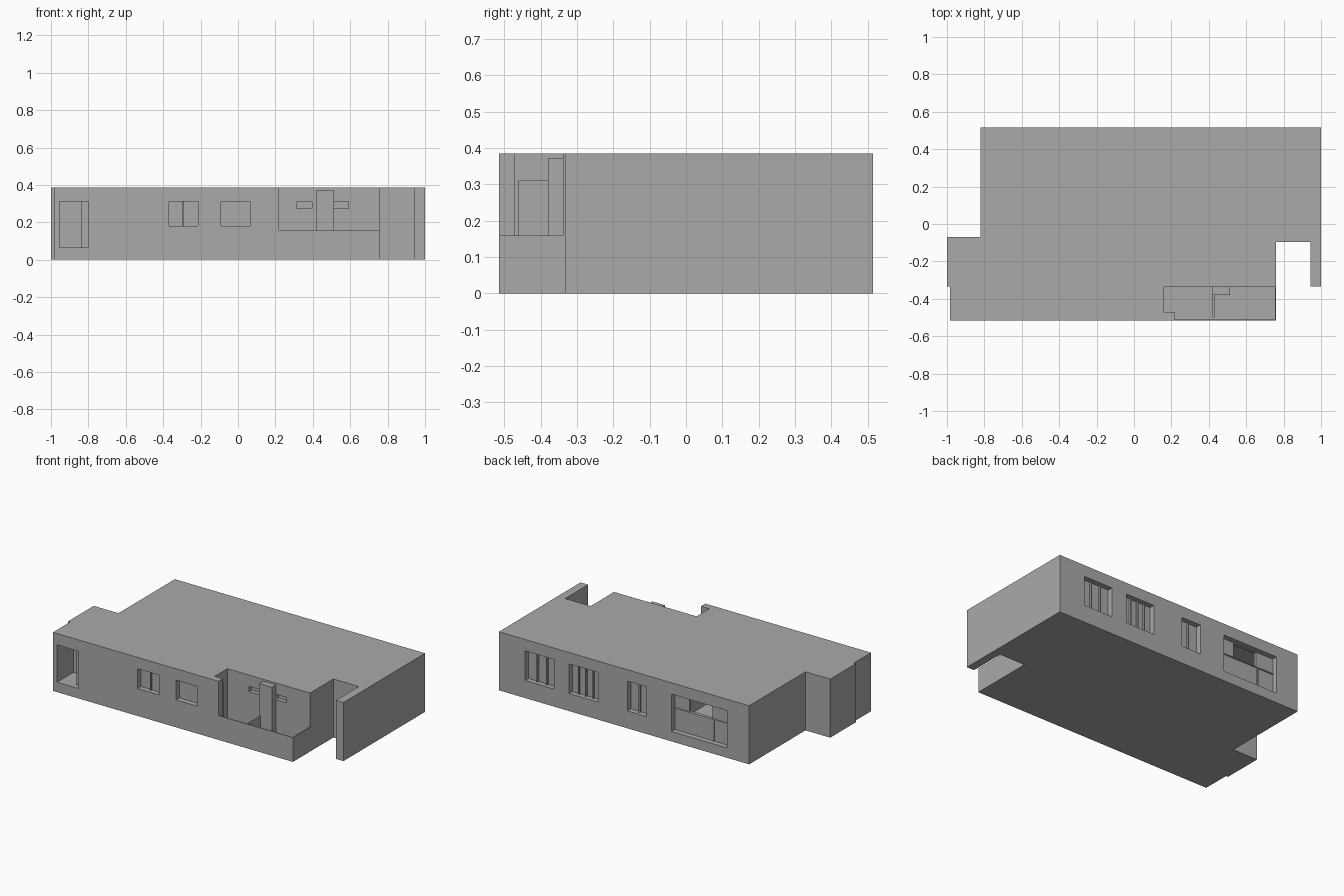
import bpy
import bmesh

if "Cube" in bpy.data.objects:
    bpy.data.objects.remove(bpy.data.objects["Cube"])

H = 0.385          # wall height
BACK = 0.515       # back wall plane
FRONT = -0.515     # front wall plane
SILL = 0.06        # raised floor level
HEAD = 0.31        # top of every opening

plaster = bpy.data.materials.new("grey_plaster")
plaster.use_nodes = True
grey = (0.4, 0.4, 0.4, 1)
plaster.diffuse_color = grey
plaster.node_tree.nodes["Principled BSDF"].inputs["Base Color"].default_value = grey


def finish(name, bm):
    bmesh.ops.recalc_face_normals(bm, faces=bm.faces)
    mesh = bpy.data.meshes.new(name)
    bm.to_mesh(mesh)
    bm.free()
    mesh.materials.append(plaster)
    obj = bpy.data.objects.new(name, mesh)
    bpy.context.collection.objects.link(obj)
    return obj


def prism(name, outline, z0, z1):
    bm = bmesh.new()
    face = bm.faces.new([bm.verts.new((x, y, z0)) for x, y in outline])
    top = bmesh.ops.extrude_face_region(bm, geom=[face])["geom"]
    bmesh.ops.translate(bm, vec=(0, 0, z1 - z0),
                        verts=[v for v in top if isinstance(v, bmesh.types.BMVert)])
    return finish(name, bm)


def box(name, x0, x1, y0, y1, z0, z1):
    return prism(name, [(x0, y0), (x1, y0), (x1, y1), (x0, y1)], z0, z1)


def cut(target, cutter):
    cutter.hide_render = True
    mod = target.modifiers.new("opening", 'BOOLEAN')
    mod.operation = 'DIFFERENCE'
    mod.solver = 'EXACT'
    mod.object = cutter
    bpy.context.view_layer.objects.active = target
    bpy.ops.object.modifier_apply(modifier=mod.name)
    bpy.data.objects.remove(cutter)


# Main block with stepped left end, entrance notch and projecting side wall
house = prism("house_walls", [
    (-0.82, BACK), (1, BACK), (1, -0.333), (0.945, -0.333), (0.945, -0.095),
    (0.76, -0.095), (0.76, FRONT), (-0.985, FRONT), (-0.985, -0.335),
    (-1, -0.335), (-1, -0.07), (-0.82, -0.07)], 0, H)

# Corner balcony
cut(house, prism("balcony_cutter", [
    (0.22, -0.6), (0.85, -0.6), (0.85, -0.338), (0.16, -0.338),
    (0.16, -0.47), (0.22, -0.47)], SILL, 0.5))
cut(house, box("balcony_door_cutter", 0.13, 0.2, -0.46, -0.38, SILL, HEAD))
for x in (0.315, 0.51):
    cut(house, box("slot_cutter", x, x + 0.08, -0.4, -0.31, 0.275, HEAD))
box("balcony_front_parapet", 0.22, 0.76, FRONT, -0.51, SILL, 0.16)
box("balcony_side_parapet", 0.755, 0.76, -0.51, -0.338, SILL, 0.16)
box("balcony_divider", 0.42, 0.43, -0.5, -0.338, SILL, 0.16)
box("balcony_pillar", 0.42, 0.512, -0.38, -0.338, SILL, 0.373)

# Front porch opening with a side panel
cut(house, box("porch_cutter", -0.955, -0.8, -0.6, -0.345, 0.065, HEAD))
box("porch_panel", -0.84, -0.8, -0.48, -0.47, 0.065, HEAD)

# Windows: left edge, right edge, sill, side of the house, mullion positions
windows = [
    (-0.37, -0.215, 0.18, -1, [0.5]),
    (-0.09, 0.063, 0.18, -1, []),
    (0.6, 0.81, 0.115, 1, [0.33, 0.66]),
    (0.28, 0.49, 0.115, 1, [0.25, 0.5, 0.75]),
    (-0.075, 0.065, 0.115, 1, [0.5]),
    (-0.66, -0.255, 0.065, 1, []),
]
for i, (x0, x1, sill, side, mullions) in enumerate(windows):
    plane = BACK * side
    ys = sorted((plane - 0.035 * side, plane + 0.1 * side))
    cut(house, box("window_cutter", x0, x1, *ys, sill, HEAD))
    bar = sorted((plane - 0.035 * side, plane - 0.022 * side))
    for k, t in enumerate(mullions):
        x = x0 + t * (x1 - x0)
        box(f"window_{i}_mullion_{k}", x - 0.004, x + 0.004, *bar, sill, HEAD)

# Room behind the open sash of the wide back window
cut(house, box("room_cutter", -0.72, -0.2, 0.0, 0.465, SILL, 0.35))
cut(house, box("sash_cutter", -0.53, -0.36, 0.4, 0.5, 0.21, HEAD - 0.005))
box("sash_rail", -0.66, -0.255, 0.48, 0.486, 0.204, 0.21)
box("sash_post", -0.544, -0.536, 0.48, 0.486, 0.065, 0.204)
